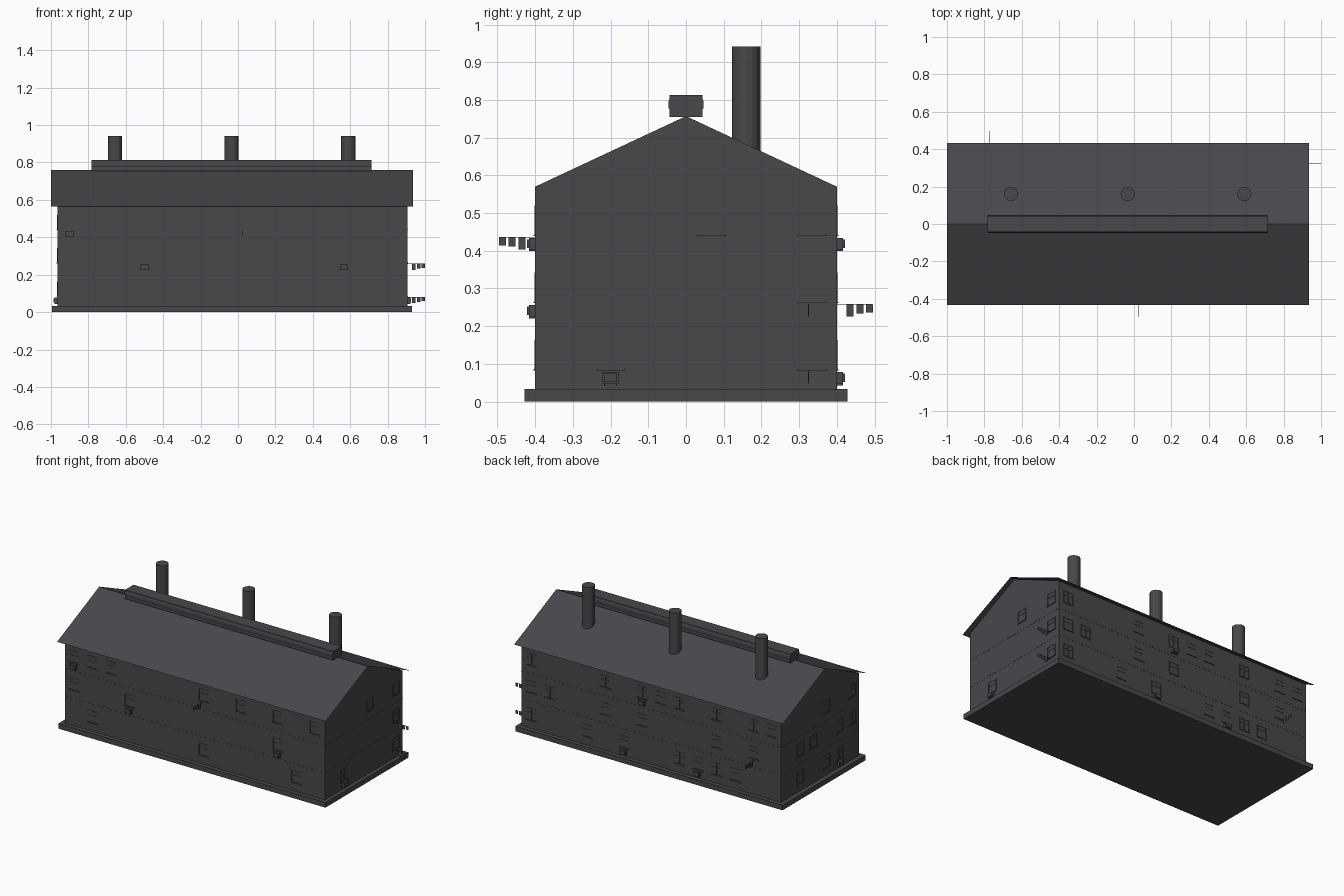
import bpy
import bmesh
from math import radians
from mathutils import Vector

cube = bpy.data.objects.get("Cube")
if cube:
    bpy.data.objects.remove(cube)

charcoal = bpy.data.materials.new("charcoal")
charcoal.use_nodes = True
tone = (0.065, 0.065, 0.073, 1)
charcoal.diffuse_color = tone
charcoal.node_tree.nodes["Principled BSDF"].inputs["Base Color"].default_value = tone


def finish(bm, name, recalc=True):
    if recalc:
        bmesh.ops.recalc_face_normals(bm, faces=bm.faces)
    mesh = bpy.data.meshes.new(name)
    bm.to_mesh(mesh)
    bm.free()
    mesh.materials.append(charcoal)
    obj = bpy.data.objects.new(name, mesh)
    bpy.context.collection.objects.link(obj)
    return obj


def box(bm, lo, hi):
    verts = bmesh.ops.create_cube(bm, size=1)["verts"]
    for v in verts:
        v.co = Vector([a + (b - a) * (c + 0.5) for a, b, c in zip(lo, hi, v.co)])


def extrude_profile(bm, points, x0, x1):
    """Prism along x from a (y, z) outline."""
    face = bm.faces.new([bm.verts.new((x0, y, z)) for y, z in points])
    new = bmesh.ops.extrude_face_region(bm, geom=[face])["geom"]
    for v in new:
        if isinstance(v, bmesh.types.BMVert):
            v.co.x = x1


X0, X1, Y = -0.965, 0.905, 0.40
EAVE, RIDGE, STOREY = 0.57, 0.757, 0.178

# plinth
bm = bmesh.new()
box(bm, (-0.995, -0.428, 0), (0.93, 0.428, 0.033))
finish(bm, "plinth")

# walls with gables
bm = bmesh.new()
extrude_profile(bm, [(-Y, 0.03), (Y, 0.03), (Y, EAVE), (0, RIDGE), (-Y, EAVE)], X0, X1)
finish(bm, "walls")

# thin bands between storeys
bm = bmesh.new()
for i in (1, 2):
    z = 0.031 + i * STOREY
    box(bm, (X0 - 0.001, -Y - 0.001, z - 0.001), (X1 + 0.001, Y + 0.001, z + 0.001))
finish(bm, "storey_bands")

# sheet roof with overhangs
bm = bmesh.new()
rows = [[bm.verts.new((x, y, z)) for x in (-1.0, 0.935)]
        for y, z in ((-0.433, 0.565), (0, RIDGE + 0.002), (0.433, 0.565))]
for a, b in zip(rows, rows[1:]):
    bm.faces.new((a[0], a[1], b[1], b[0]))
finish(bm, "roof", recalc=False)

# ridge vent
bm = bmesh.new()
side = [(0.044, 0.755), (0.044, 0.775), (0.047, 0.78), (0.047, 0.797), (0.044, 0.802), (0.044, 0.813)]
extrude_profile(bm, side + [(-y, z) for y, z in reversed(side)], -0.783, 0.715)
finish(bm, "ridge_vent")

# chimneys
for i, x in enumerate((-0.657, -0.034, 0.59)):
    bpy.ops.mesh.primitive_cylinder_add(vertices=16, radius=0.038, depth=0.3,
                                        location=(x, 0.16, 0.792))
    chimney = bpy.context.object
    chimney.name = f"chimney_{i + 1}"
    chimney.data.materials.append(charcoal)
    bpy.ops.object.shade_smooth_by_angle(angle=radians(15))

# each wall: axis along it, its plane, and its outward sign
WALLS = {"front": (0, -Y, -1), "back": (0, Y, 1), "left": (1, X1, 1), "right": (1, X0, -1)}


def wall_box(bm, wall, u0, u1, out0, out1, z0, z1):
    axis, plane, sign = WALLS[wall]
    d = sorted((plane + sign * out0, plane + sign * out1))
    if axis == 0:
        box(bm, (u0, d[0], z0), (u1, d[1], z1))
    else:
        box(bm, (d[0], u0, z0), (d[1], u1, z1))


def column(wall, k):
    first = -0.9 if wall in ("front", "back") else -1 / 3
    return first + k * 0.1333


def sill_height(floor):
    return 0.086 + floor * STOREY


def window(bm, wall, k, floor):
    u, z = column(wall, k), sill_height(floor)
    w, h, t, out = 0.036, 0.078, 0.004, 0.002
    for s in (-1, 1):
        a, b = sorted((u + s * w, u + s * (w - t)))
        wall_box(bm, wall, a, b, -0.002, out, z, z + h)
    for level in (z, z + h - t):
        wall_box(bm, wall, u - w, u + w, -0.002, out, level, level + t)
    # transom, with a mullion on every other window
    wall_box(bm, wall, u - w, u + w, -0.002, out, z + 0.048, z + 0.051)
    if (k + floor) % 2:
        wall_box(bm, wall, u - 0.002, u + 0.002, -0.002, out, z, z + h)
    wall_box(bm, wall, u - 0.039, u + 0.039, -0.002, 0.005, z - 0.003, z)


def cooler(bm, wall, k, floor):
    u, z = column(wall, k), sill_height(floor) - 0.023
    wall_box(bm, wall, u - 0.022, u + 0.022, 0, 0.016, z - 0.015, z + 0.015)
    wall_box(bm, wall, u - 0.017, u + 0.017, 0.016, 0.021, z - 0.011, z + 0.011)
    for s in (-1, 1):
        wall_box(bm, wall, u + s * 0.016 - 0.001, u + s * 0.016 + 0.001,
                 0, 0.016, z - 0.02, z - 0.013)


def washing_line(bm, wall, k, floor):
    u, z = column(wall, k) - 0.008, sill_height(floor) - 0.006
    wall_box(bm, wall, u - 0.001, u + 0.001, 0, 0.095, z - 0.001, z + 0.001)
    for start, drop in ((0.025, 0.032), (0.052, 0.025), (0.077, 0.022)):
        wall_box(bm, wall, u - 0.001, u + 0.001, start, start + 0.019, z - drop, z)


# columns used on each storey, lowest first
LAYOUT = {
    "front": [(1, 7, 12), (0, 3, 11), (0, 1, 2, 7, 9, 11, 13)],
    "back": [(2, 3, 4, 5, 8, 10, 13), (1, 3, 7, 9, 12, 13), (0, 1, 3, 5, 6, 7, 9, 13)],
    "left": [(1, 5), (5,), (3, 5)],
    "right": [(1, 2, 4), (0, 1, 3, 4), (0, 2)],
}
for wall, floors in LAYOUT.items():
    bm = bmesh.new()
    for floor, columns in enumerate(floors):
        for k in columns:
            window(bm, wall, k, floor)
    finish(bm, f"{wall}_windows")

# wall fittings as (wall, column, storey)
coolers = [("front", 0, 2), ("front", 3, 1), ("front", 11, 1), ("back", 7, 2),
           ("back", 8, 0), ("back", 4, 0), ("left", 1, 0), ("right", 1, 0)]
lines = [("front", 7, 2), ("back", 1, 1), ("left", 5, 1), ("left", 5, 0)]
for name, build, places in (("air_coolers", cooler, coolers),
                            ("washing_lines", washing_line, lines)):
    bm = bmesh.new()
    for place in places:
        build(bm, *place)
    finish(bm, name)
